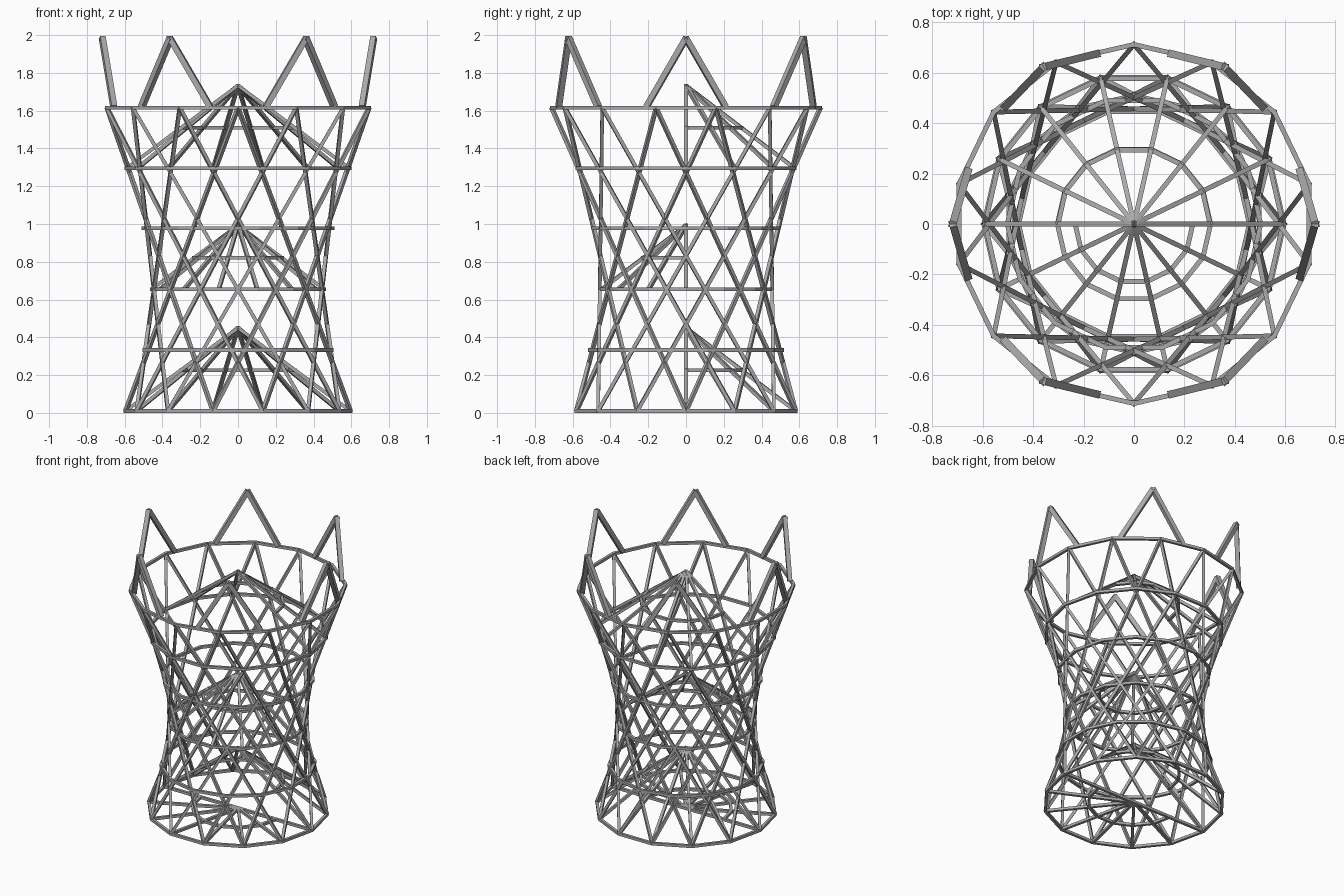
import bpy, bmesh
from math import sin, cos, pi, radians
from mathutils import Vector, Matrix

cube = bpy.data.objects.get("Cube")
if cube:
    bpy.data.objects.remove(cube, do_unlink=True)

steel = bpy.data.materials.new("grey steel")
steel.use_nodes = True
grey = (0.4, 0.4, 0.4, 1)
steel.diffuse_color = grey
steel.node_tree.nodes["Principled BSDF"].inputs["Base Color"].default_value = grey

SIDES = 14
ROD = 0.019
CROWN_ROD = 0.03
# radius, height and turn (in steps) of each horizontal ring, bottom to top
LEVELS = [(0.595, 0.01, 0), (0.509, 0.333, 0.5), (0.457, 0.655, 0),
          (0.502, 0.977, 0), (0.59, 1.295, 0), (0.711, 1.615, 0.5)]


def polar(radius, angle, z):
    return Vector((radius * cos(angle), radius * sin(angle), z))


def ring_point(level, step):
    """Point on a ring, counted in steps of one side from +x."""
    radius, z, _ = LEVELS[level]
    return polar(radius, step * 2 * pi / SIDES, z)


def build_struts(name, pairs, width=ROD):
    """One object made of a straight square rod for each pair of points."""
    bm = bmesh.new()
    for a, b in pairs:
        d = b - a
        turn = d.to_track_quat('Z', 'Y').to_matrix().to_4x4()
        size = Matrix.Diagonal((width, width, d.length + width * 0.3, 1))
        bmesh.ops.create_cube(bm, size=1,
                              matrix=Matrix.Translation((a + b) / 2) @ turn @ size)
    mesh = bpy.data.meshes.new(name)
    bm.to_mesh(mesh)
    bm.free()
    mesh.materials.append(steel)
    obj = bpy.data.objects.new(name, mesh)
    bpy.context.collection.objects.link(obj)


def half_fan(name, level, first, apex_z):
    """Spokes from a centre point to half a ring, tied by an arc halfway out."""
    apex = Vector((0, 0, apex_z))
    ends = [ring_point(level, first + k) for k in range(SIDES // 2 + 1)]
    mids = [apex.lerp(e, 0.51) for e in ends]
    build_struts(name + "_spokes", [(apex, e) for e in ends])
    build_struts(name + "_brace", list(zip(mids, mids[1:])))


# Horizontal rings
for level, (_, _, turn) in enumerate(LEVELS):
    build_struts(f"ring_{level + 1}",
                 [(ring_point(level, k + turn), ring_point(level, k + 1 + turn))
                  for k in range(SIDES)])

# Long straight rods leaning a quarter turn each way, forming the waisted wall
for name, lean in (("left_leaning_rods", 3.5), ("right_leaning_rods", -3.5)):
    build_struts(name, [(ring_point(0, k), ring_point(5, k + lean))
                        for k in range(SIDES)])

# Half roofs on alternating sides, and the flat half floor
half_fan("lower_roof", 0, 0, 0.45)
half_fan("middle_roof", 2, SIDES // 2, 0.993)
half_fan("upper_roof", 4, 0, 1.733)
half_fan("floor", 0, SIDES // 2, LEVELS[0][1])

# Crown of six pointed frames
crown = []
for i in range(6):
    mid = i * pi / 3
    peak = polar(0.718, mid, 1.983)
    crown += [(polar(0.69, mid + s * radians(17.5), 1.624), peak) for s in (-1, 1)]
build_struts("crown", crown, CROWN_ROD)
